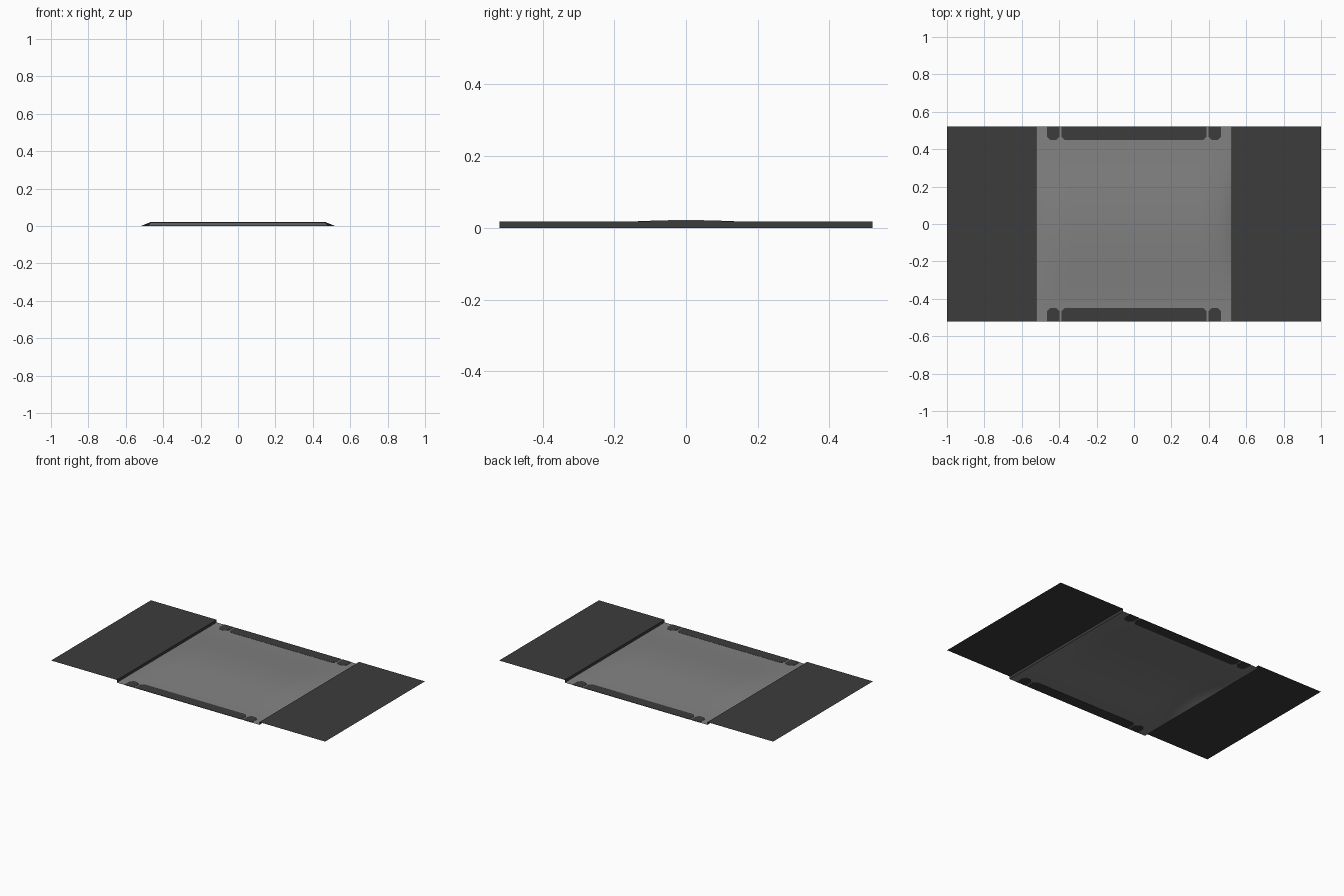
import bpy, bmesh, math

if "Cube" in bpy.data.objects:
    bpy.data.objects.remove(bpy.data.objects["Cube"])

def material(name, rgb):
    m = bpy.data.materials.new(name)
    m.diffuse_color = (*rgb, 1)
    m.use_nodes = True
    m.node_tree.nodes["Principled BSDF"].inputs["Base Color"].default_value = m.diffuse_color
    return m

DARK = material("dark grey", (0.045, 0.045, 0.045))
LIGHT = material("light grey", (0.22, 0.22, 0.22))

HALF = 0.52      # half width of the central panel and half depth of everything
WING_Z = 0.018   # height of the side wings

def make_object(name, bm, mat):
    me = bpy.data.meshes.new(name)
    bm.to_mesh(me)
    bm.free()
    me.materials.append(mat)
    ob = bpy.data.objects.new(name, me)
    bpy.context.collection.objects.link(ob)
    return ob

# Side wings: flat sheet with a small wall dropping to the panel
for side, name in ((-1, "left_wing"), (1, "right_wing")):
    bm = bmesh.new()
    prof = [(HALF, 0), (HALF, WING_Z), (1.0, WING_Z)]
    rows = [[bm.verts.new((side * x, y, z)) for x, z in prof] for y in (-HALF, HALF)]
    for i in range(2):
        q = [rows[0][i], rows[0][i + 1], rows[1][i + 1], rows[1][i]]
        bm.faces.new(q if side > 0 else q[::-1])
    make_object(name, bm, DARK)

# Central panel: gently arched along y, sloping down at its left and right rims
xs = [-HALF, -0.465] + [-0.465 + 0.93 * i / 8 for i in range(1, 8)] + [0.465, HALF]
ys = [-HALF + 2 * HALF * j / 24 for j in range(25)]
bm = bmesh.new()
grid = []
for y in ys:
    arch = 0.0215 * (1 + math.cos(math.pi * y / HALF)) / 2
    grid.append([bm.verts.new((x, y, 0.0005 + arch * min(1, (HALF - abs(x)) / 0.055))) for x in xs])
for j in range(len(ys) - 1):
    for i in range(len(xs) - 1):
        f = bm.faces.new((grid[j][i], grid[j][i + 1], grid[j + 1][i + 1], grid[j + 1][i]))
        f.smooth = True
panel = make_object("arched_panel", bm, LIGHT)

# Dark edge strips: thin plates with clipped inner corners
def strip(name, x0, x1, side, outer_clip):
    c, y0, y1 = 0.018, 0.448, HALF
    pts = [(x0, y0 + c), (x0 + c, y0), (x1 - c, y0), (x1, y0 + c)]
    if outer_clip:
        pts += [(x1, y1 - c), (x1 - c, y1), (x0 + c, y1), (x0, y1 - c)]
    else:
        pts += [(x1, y1), (x0, y1)]
    bm = bmesh.new()
    f = bm.faces.new([bm.verts.new((x, side * y, 0)) for x, y in pts])
    ext = bmesh.ops.extrude_face_region(bm, geom=[f], use_keep_orig=True)
    for v in ext["geom"]:
        if isinstance(v, bmesh.types.BMVert):
            v.co.z = 0.0025
    bmesh.ops.recalc_face_normals(bm, faces=bm.faces)
    make_object(name, bm, DARK)

for side, label in ((-1, "front"), (1, "back")):
    strip(label + "_long_strip", -0.387, 0.387, side, False)
    strip(label + "_left_block", -0.465, -0.398, side, False)
    strip(label + "_right_block", 0.398, 0.465, side, False)
